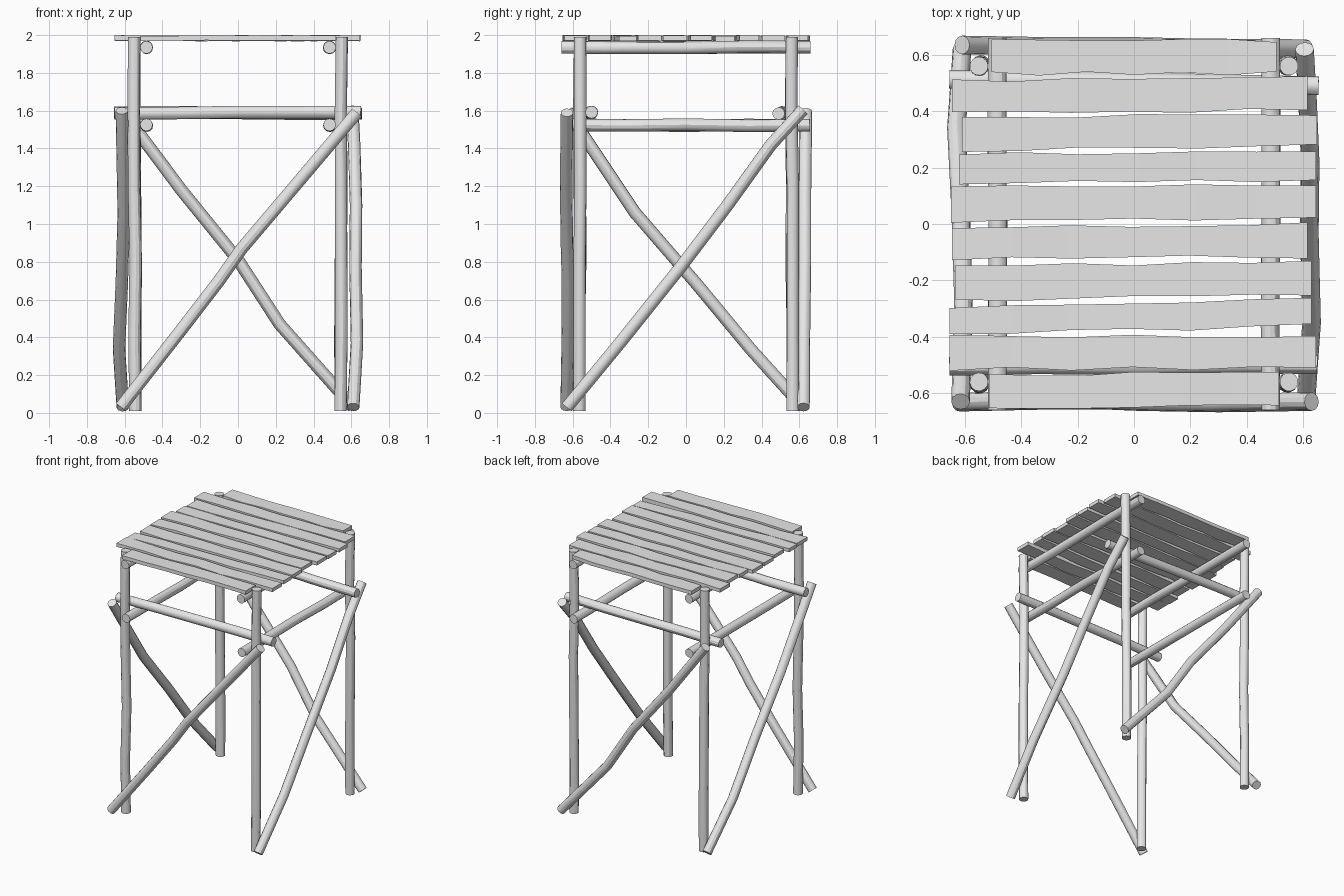
import bpy, bmesh, random

random.seed(4)
if "Cube" in bpy.data.objects:
    bpy.data.objects.remove(bpy.data.objects["Cube"], do_unlink=True)

wood = bpy.data.materials.new("grey_wood")
wood.use_nodes = True
wood.diffuse_color = (0.8, 0.8, 0.8, 1)
wood.node_tree.nodes["Principled BSDF"].inputs["Base Color"].default_value = (0.8, 0.8, 0.8, 1)


def pole(name, points, radius=0.033):
    """Round, capped log following a slightly crooked path."""
    curve = bpy.data.curves.new(name, "CURVE")
    curve.dimensions = "3D"
    curve.bevel_depth = radius
    curve.bevel_resolution = 4
    curve.use_fill_caps = True
    spline = curve.splines.new("POLY")
    spline.points.add(len(points) - 1)
    for target, p in zip(spline.points, points):
        target.co = (*p, 1)
    obj = bpy.data.objects.new(name, curve)
    bpy.context.collection.objects.link(obj)
    bpy.ops.object.select_all(action="DESELECT")
    obj.select_set(True)
    bpy.context.view_layer.objects.active = obj
    bpy.ops.object.convert(target="MESH")
    obj = bpy.context.object
    obj.name = name
    obj.data.materials.clear()
    obj.data.materials.append(wood)
    bpy.ops.object.shade_smooth_by_angle()


def wobble(a, b, steps=5, amount=0.005):
    """Points from a to b, the inner ones nudged a little."""
    points = []
    for i in range(steps + 1):
        t = i / steps
        nudge = amount if 0 < i < steps else 0
        points.append([p + (q - p) * t + random.uniform(-nudge, nudge) for p, q in zip(a, b)])
    return points


def plank(name, x0, x1, y_left, y_right, width, steps=6):
    """Thin board with uneven hand-cut edges."""
    bm = bmesh.new()
    rings = []
    for i in range(steps + 1):
        t = i / steps
        x, y = x0 + (x1 - x0) * t, y_left + (y_right - y_left) * t
        lo = y - width / 2 + random.uniform(-0.007, 0.007)
        hi = y + width / 2 + random.uniform(-0.007, 0.007)
        top = 1.997 + random.uniform(-0.003, 0.003)
        corners = ((lo, top - 0.027), (hi, top - 0.027), (hi, top), (lo, top))
        rings.append([bm.verts.new((x, cy, cz)) for cy, cz in corners])
    for a, b in zip(rings, rings[1:]):
        for k in range(4):
            n = (k + 1) % 4
            bm.faces.new((a[k], a[n], b[n], b[k]))
    bm.faces.new(rings[0])
    bm.faces.new(rings[-1])
    bmesh.ops.recalc_face_normals(bm, faces=bm.faces)
    mesh = bpy.data.meshes.new(name)
    bm.to_mesh(mesh)
    bm.free()
    mesh.materials.append(wood)
    bpy.context.collection.objects.link(bpy.data.objects.new(name, mesh))


# Legs
for sx, side in ((-1, "right"), (1, "left")):
    for sy, end in ((-1, "front"), (1, "back")):
        pole(f"{end}_{side}_leg", wobble((sx * 0.543, sy * 0.565, 0.01), (sx * 0.55, sy * 0.56, 1.99)))

# Beams running front to back
for sx, side in ((-1, "right"), (1, "left")):
    pole(f"upper_{side}_beam", wobble((sx * 0.485, -0.66, 1.935), (sx * 0.485, 0.66, 1.935), 4, 0.003))
    pole(f"lower_{side}_beam", wobble((sx * 0.485, -0.65, 1.525), (sx * 0.485, 0.655, 1.522), 4, 0.003))

# Beams running side to side
pole("front_cross_beam", wobble((-0.655, -0.505, 1.585), (0.65, -0.5, 1.592), 4))
pole("back_cross_beam", wobble((-0.655, 0.513, 1.59), (0.655, 0.49, 1.585), 4))

# One diagonal brace on each side
pole("front_brace", [(-0.62, -0.632, 0.03), (-0.3, -0.625, 0.44), (-0.1, -0.625, 0.7),
                     (0.02, -0.63, 0.87), (0.3, -0.635, 1.2), (0.63, -0.63, 1.59)])
pole("back_brace", [(-0.61, 0.635, 1.595), (-0.3, 0.63, 1.18), (0, 0.63, 0.81),
                    (0.22, 0.625, 0.47), (0.61, 0.622, 0.03)])
pole("left_brace", [(0.61, -0.63, 0.03), (0.63, -0.35, 0.37), (0.622, -0.03, 0.77),
                    (0.625, 0.22, 1.1), (0.615, 0.45, 1.42), (0.605, 0.62, 1.605)])
pole("right_brace", [(-0.615, -0.63, 1.6), (-0.605, -0.27, 1.06), (-0.615, 0.05, 0.69),
                     (-0.63, 0.34, 0.34), (-0.61, 0.62, 0.03)])

# Seat planks, back to front: x range, centre at each end, width
planks = [
    (-0.505, 0.505, 0.59, 0.593, 0.115),
    (-0.645, 0.615, 0.45, 0.463, 0.115),
    (-0.61, 0.65, 0.319, 0.335, 0.113),
    (-0.62, 0.645, 0.197, 0.205, 0.104),
    (-0.65, 0.645, 0.068, 0.079, 0.12),
    (-0.645, 0.615, -0.066, -0.058, 0.115),
    (-0.635, 0.63, -0.212, -0.192, 0.12),
    (-0.655, 0.63, -0.344, -0.312, 0.097),
    (-0.655, 0.645, -0.457, -0.455, 0.115),
    (-0.515, 0.515, -0.591, -0.587, 0.118),
]
for i, spec in enumerate(planks):
    plank(f"seat_plank_{i + 1}", *spec)
